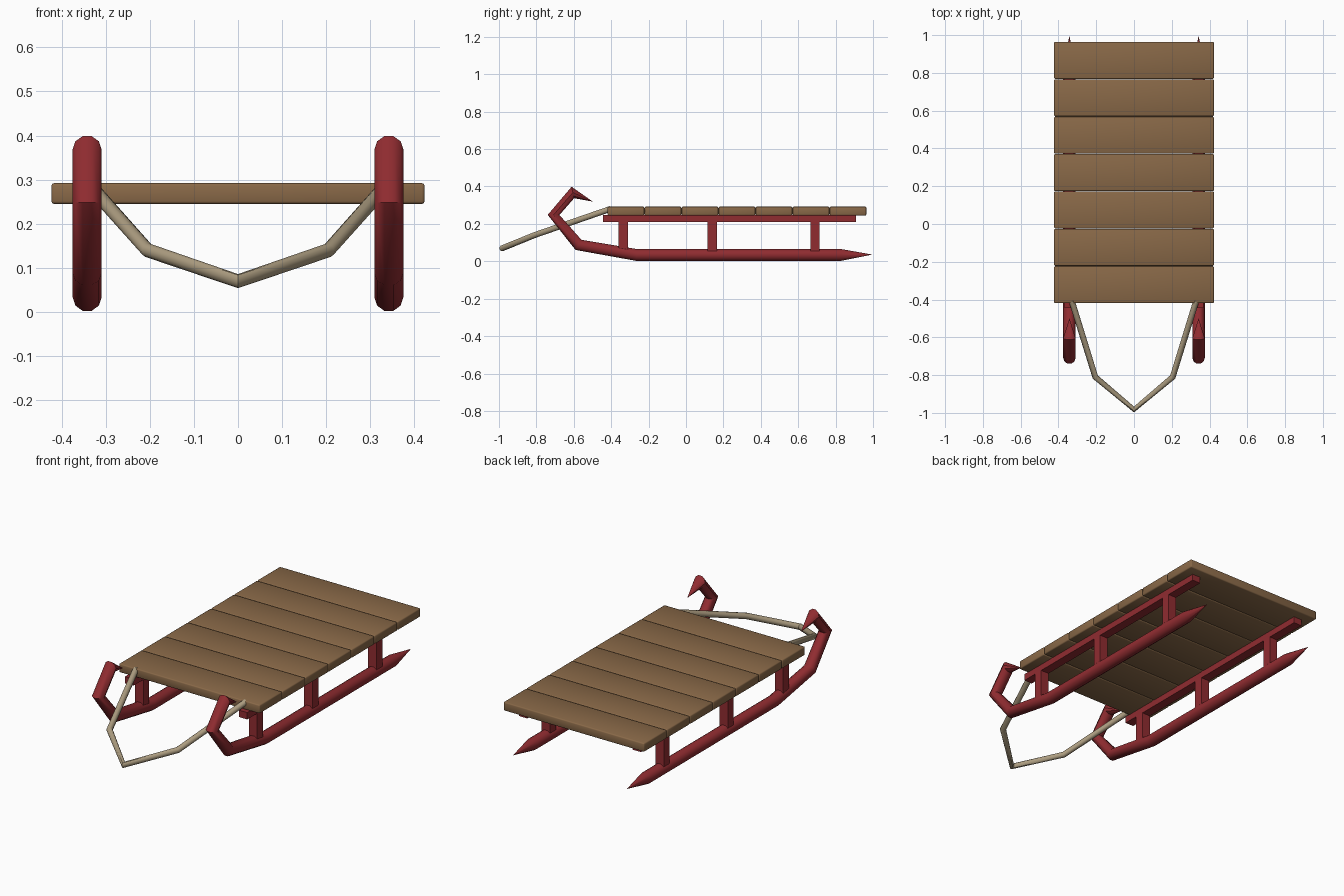
import bpy
import bmesh
import math
from mathutils import Vector

cube = bpy.data.objects.get("Cube")
if cube:
    bpy.data.objects.remove(cube, do_unlink=True)


def make_material(name, rgb):
    mat = bpy.data.materials.new(name)
    mat.use_nodes = True
    mat.diffuse_color = (*rgb, 1)
    mat.node_tree.nodes["Principled BSDF"].inputs["Base Color"].default_value = (*rgb, 1)
    return mat


WOOD = make_material("brown wood", (0.25, 0.14, 0.064))
RED = make_material("red paint", (0.28, 0.025, 0.03))
ROPE = make_material("tan rope", (0.42, 0.34, 0.22))


def smooth(obj, degrees):
    bpy.ops.object.select_all(action="DESELECT")
    obj.select_set(True)
    bpy.context.view_layer.objects.active = obj
    bpy.ops.object.shade_smooth_by_angle(angle=math.radians(degrees))


def box(name, low, high, mat, bevel=0):
    """Box between two corners, with an optional rounded edge."""
    low, high = Vector(low), Vector(high)
    bm = bmesh.new()
    bmesh.ops.create_cube(bm, size=1)
    bmesh.ops.scale(bm, vec=high - low, verts=bm.verts)
    bmesh.ops.translate(bm, vec=(low + high) / 2, verts=bm.verts)
    if bevel:
        bmesh.ops.bevel(bm, geom=bm.edges[:], offset=bevel, segments=2,
                        profile=0.5, affect="EDGES")
    mesh = bpy.data.meshes.new(name)
    bm.to_mesh(mesh)
    bm.free()
    mesh.materials.append(mat)
    obj = bpy.data.objects.new(name, mesh)
    bpy.context.collection.objects.link(obj)
    if bevel:
        smooth(obj, 50)
    return obj


def tube(name, path, radius, mat, tapered=False):
    """Round tube along a path; tapered tubes end in points."""
    curve = bpy.data.curves.new(name, "CURVE")
    curve.dimensions = "3D"
    curve.bevel_depth = radius
    curve.bevel_resolution = 3
    curve.use_fill_caps = not tapered
    spline = curve.splines.new("POLY")
    spline.points.add(len(path) - 1)
    for point, co in zip(spline.points, path):
        point.co = (*co, 1)
    if tapered:
        spline.points[0].radius = spline.points[-1].radius = 0.01
    curve.materials.append(mat)
    obj = bpy.data.objects.new(name, curve)
    bpy.context.collection.objects.link(obj)
    bpy.ops.object.select_all(action="DESELECT")
    obj.select_set(True)
    bpy.context.view_layer.objects.active = obj
    bpy.ops.object.convert(target="MESH")
    obj = bpy.context.view_layer.objects.active
    smooth(obj, 40)
    return obj


# Seat planks
FRONT, BACK, COUNT = -0.42, 0.965, 7
pitch = (BACK - FRONT) / COUNT
for i in range(COUNT):
    y = FRONT + i * pitch
    box(f"seat_plank_{i + 1}", (-0.423, y + 0.001, 0.245),
        (0.423, y + pitch - 0.001, 0.292), WOOD, bevel=0.006)

# Runners, rails and posts on both sides
RUNNER = [(-0.5, 0.32), (-0.605, 0.368), (-0.708, 0.248), (-0.575, 0.088),
          (-0.265, 0.034), (0.83, 0.034), (0.995, 0.036)]
for side, sign in (("left", 1), ("right", -1)):
    x = 0.342 * sign
    tube(f"{side}_runner", [(x, y, z) for y, z in RUNNER], 0.033, RED, tapered=True)
    box(f"{side}_rail", (x - 0.025, -0.445, 0.21), (x + 0.025, 0.91, 0.247), RED)
    for place, y in (("front", -0.335), ("middle", 0.14), ("back", 0.69)):
        box(f"{side}_{place}_post", (x - 0.025, y - 0.025, 0.045),
            (x + 0.025, y + 0.025, 0.212), RED)

# Pull rope
half = [(0.33, -0.405, 0.28), (0.205, -0.81, 0.14)]
path = half + [(0, -0.982, 0.07)] + [(-x, y, z) for x, y, z in reversed(half)]
tube("pull_rope", path, 0.016, ROPE)
